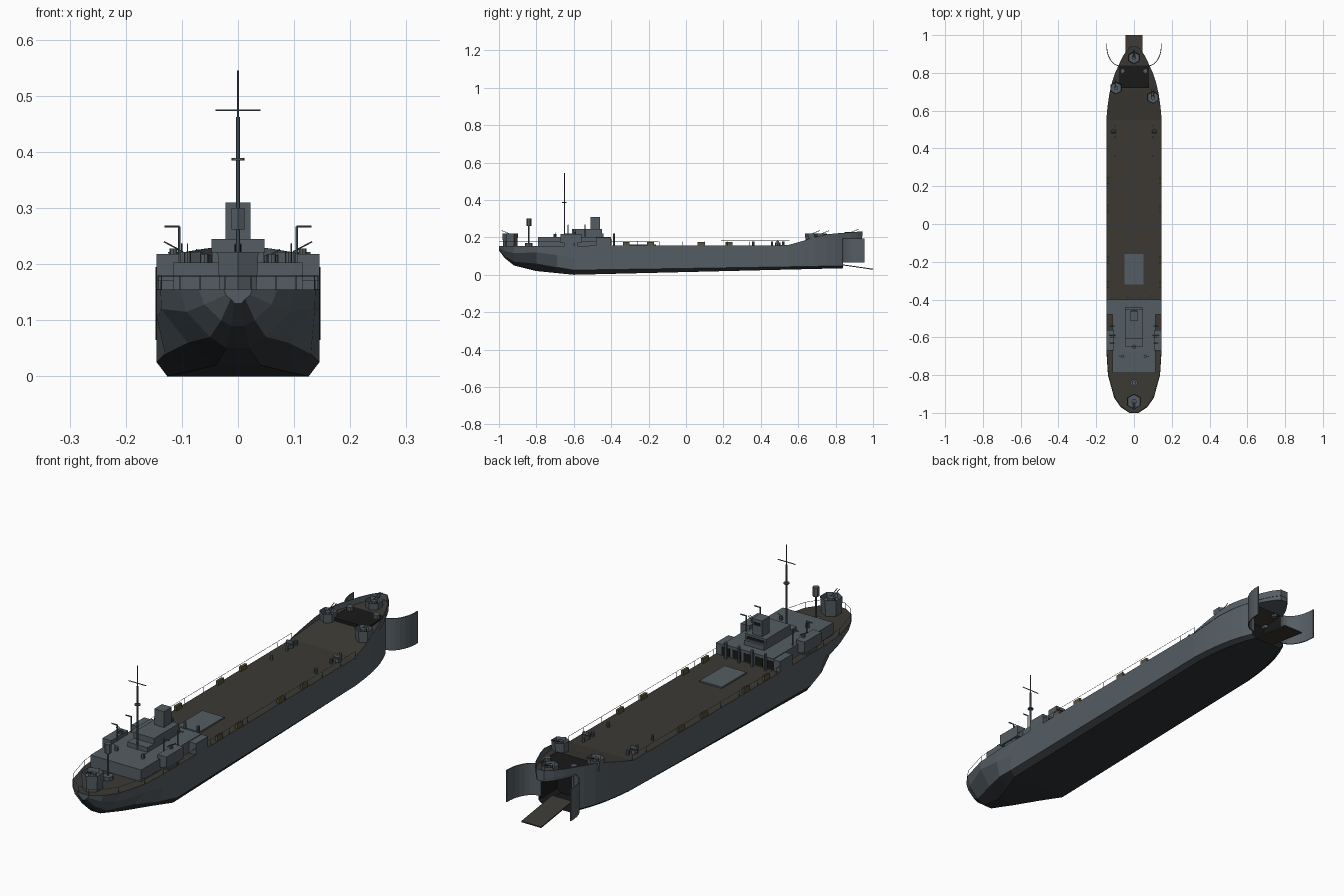
import bpy, bmesh, math
from mathutils import Vector

if "Cube" in bpy.data.objects:
    bpy.data.objects.remove(bpy.data.objects["Cube"])


def mat(name, r, g, b):
    m = bpy.data.materials.new(name)
    m.diffuse_color = (r, g, b, 1)
    m.use_nodes = True
    m.node_tree.nodes["Principled BSDF"].inputs["Base Color"].default_value = m.diffuse_color
    return m


GREY = mat("hull_grey", .09, .11, .125)
DECK = mat("deck_brown", .045, .041, .034)
DARK = mat("dark_lower", .028, .032, .036)
BLACK = mat("black", .01, .01, .01)
OLIVE = mat("olive", .10, .09, .045)


def obj(name, bm, *mats):
    bmesh.ops.recalc_face_normals(bm, faces=bm.faces)
    me = bpy.data.meshes.new(name)
    bm.to_mesh(me)
    bm.free()
    for m in mats:
        me.materials.append(m)
    o = bpy.data.objects.new(name, me)
    bpy.context.collection.objects.link(o)
    return o


def box(name, x0, x1, y0, y1, z0, z1, m=GREY):
    bm = bmesh.new()
    bmesh.ops.create_cube(bm, size=1)
    for v in bm.verts:
        v.co = ((x0 + x1) / 2 + v.co.x * (x1 - x0), (y0 + y1) / 2 + v.co.y * (y1 - y0),
                (z0 + z1) / 2 + v.co.z * (z1 - z0))
    return obj(name, bm, m)


def rod(name, a, b, r, n=6, m=GREY, r2=None):
    a, b = Vector(a), Vector(b)
    bm = bmesh.new()
    bmesh.ops.create_cone(bm, cap_ends=True, segments=n, radius1=r,
                          radius2=r if r2 is None else r2, depth=(b - a).length)
    q = Vector((0, 0, 1)).rotation_difference(b - a)
    for v in bm.verts:
        v.co = q @ v.co + (a + b) / 2
    return obj(name, bm, m)


def tub(name, x, y, z0, z1, r, aim):
    # hexagonal gun tub with hollow top, mount and twin barrels
    bm = bmesh.new()
    bmesh.ops.create_cone(bm, cap_ends=True, segments=6, radius1=r * .9, radius2=r, depth=z1 - z0)
    top = max(bm.faces, key=lambda f: f.calc_center_median().z)
    bmesh.ops.inset_region(bm, faces=[top], thickness=.004)
    bmesh.ops.translate(bm, verts=top.verts, vec=(0, 0, -.02))
    bmesh.ops.translate(bm, verts=bm.verts, vec=(x, y, (z0 + z1) / 2))
    obj(name, bm, GREY)
    rod(name + "_mount", (x, y, z1 - .02), (x, y, z1 - .002), r * .35, 8)
    for s in (-.005, .005):
        rod(name + "_barrel", (x + s, y, z1 - .004), (x + s, y + aim * .045, z1 + .014), .0015)


def plate(name, pts, thick, m=GREY):
    # strip from (x, y, z_low, z_high) points
    bm = bmesh.new()
    rows = [(bm.verts.new((x, y, a)), bm.verts.new((x, y, b))) for x, y, a, b in pts]
    for p, q in zip(rows, rows[1:]):
        bm.faces.new((p[0], q[0], q[1], p[1]))
    o = obj(name, bm, m)
    s = o.modifiers.new("thick", "SOLIDIFY")
    s.thickness = thick
    s.offset = 0
    return o


# hull stations: y, (half width, z) for deck edge, side, chine, bottom
ST = [(-1, .025, .155, .022, .145, .013, .138, .006, .13),
      (-.97, .07, .155, .06, .128, .03, .10, .012, .09),
      (-.92, .105, .155, .092, .115, .05, .07, .02, .05),
      (-.8, .138, .155, .137, .12, .09, .06, .04, .02),
      (-.69, .145, .155, .145, .105, .13, .04, .085, .009),
      (-.6, .145, .155, .145, .09, .145, .025, .126, 0)]
for y, w, z in ((.55, .145, .158), (.62, .139, .17), (.69, .129, .184), (.75, .115, .192),
                (.8, .098, .197), (.84, .08, .2)):
    k = (y + .6) / 1.44
    ST.append((y, w, z, w, .1, w, .022 + .026 * k, w - .018, .035 * k))
bm = bmesh.new()
rings = []
for y, *p in ST:
    right = list(zip(p[::2], p[1::2]))
    rings.append([bm.verts.new((x, y, z)) for x, z in right] +
                 [bm.verts.new((-x, y, z)) for x, z in reversed(right)])
for a, b in zip(rings, rings[1:]):
    for i in range(8):
        j = (i + 1) % 8
        f = bm.faces.new((a[i], a[j], b[j], b[i]))
        f.material_index = 1 if i == 7 else 2 if i in (2, 3, 4) else 0
bm.faces.new(rings[0])
# open bow passage
bow = bm.faces.new(rings[-1])
bow.material_index = 3
bmesh.ops.inset_region(bm, faces=[bow], thickness=.01)
bmesh.ops.translate(bm, verts=bow.verts, vec=(0, -.12, 0))
for e in bow.edges:
    for f in e.link_faces:
        f.material_index = 3
obj("hull", bm, GREY, DECK, DARK, BLACK)

# forecastle overhang above the bow opening
TIP = [(.08, .84, .2), (.062, .88, .203), (.04, .915, .206), (.016, .942, .208)]
bm = bmesh.new()
loop = TIP + [(-x, y, z) for x, y, z in reversed(TIP)]
up = [bm.verts.new(p) for p in loop]
lo = [bm.verts.new((x * .97, y, .186)) for x, y, z in loop]
bm.faces.new(up).material_index = 1
bm.faces.new(lo)
for i in range(8):
    j = (i + 1) % 8
    bm.faces.new((up[i], up[j], lo[j], lo[i]))
obj("bow_overhang", bm, GREY, DECK)

# bow bulwark
edge = [(s[1], s[0], s[2]) for s in ST[6:]] + TIP[1:]
edge += [(-x, y, z) for x, y, z in reversed(edge)]
plate("bow_bulwark", [(x, y, z - .004, z + .002 + .022 * min(1, (y - .55) / .2))
                      for x, y, z in edge], .003)

# bow doors and ramp
for s in (-1, 1):
    arc = [math.radians(-95 + 100 * i / 8) for i in range(9)]
    plate("bow_door", [(s * (.075 + .07 * math.cos(a)), .945 + .108 * math.sin(a), .065, .195)
                       for a in arc], .004)
bm = bmesh.new()
vs = [bm.verts.new(p) for p in ((-.045, .80, .056), (.045, .80, .056), (.045, 1, .027), (-.045, 1, .027))]
bm.faces.new(vs)
obj("bow_ramp", bm, DECK).modifiers.new("thick", "SOLIDIFY").thickness = .005

# superstructure
box("main_house", -.115, .115, -.79, -.40, .15, .203)
box("house_front", -.145, .145, -.48, -.40, .155, .2)
box("upper_house", -.046, .046, -.65, -.44, .2, .222)
box("wheelhouse", -.047, .047, -.61, -.45, .22, .245)
box("bridge_tower", -.022, .022, -.51, -.46, .24, .31)
box("bridge_window", -.016, .016, -.461, -.459, .285, .298, BLACK)
box("wheelhouse_window", -.04, .04, -.451, -.449, .226, .237, BLACK)
for x in (-.1, -.05, 0, .05, .1):
    box("house_door", x - .018, x + .018, -.401, -.399, .158, .192, BLACK)
for x in (-.09, -.03, .03, .09):
    rod("vent_post", (x, -.385, .15), (x, -.385, .222), .006, 8)

# side platforms, boats, davits and light guns
for s in (-1, 1):
    a, b = sorted((s * .105, s * .145))
    box("side_boat", a, b, -.67, -.56, .17, .218)
    box("boat_support", min(s * .11, s * .138), max(s * .11, s * .138), -.65, -.58, .15, .172)
    for y in (-.54, -.63):
        rod("davit_post", (s * .105, y, .195), (s * .105, y, .267), .0025)
        rod("davit_arm", (s * .104, y, .267), (s * .131, y, .267), .0025)
    for y in (-.60, -.59):
        rod("side_gun", (s * .098, y, .222), (s * .132, y, .24), .0015)
    rod("side_gun_base", (s * .115, -.595, .215), (s * .115, -.595, .228), .007, 8)
    rod("inner_gun_base", (s * .06, -.7, .2), (s * .06, -.7, .218), .008, 8)
    rod("inner_gun_barrel", (s * .052, -.7, .214), (s * .075, -.7, .226), .0015)

# mast
rod("mast_lower", (0, -.65, .2), (0, -.65, .462), .0035, 8)
rod("mast_upper", (0, -.65, .46), (0, -.65, .545), .0022, 6)
rod("mast_yard", (-.04, -.65, .474), (.04, -.65, .474), .0018)
rod("mast_platform", (0, -.65, .385), (0, -.65, .389), .012, 8)

# aft director post
rod("director_post", (0, -.84, .15), (0, -.84, .265), .004, 8)
rod("director_head", (0, -.84, .262), (0, -.84, .3), .013, 6)
rod("director_base", (0, -.84, .155), (0, -.84, .17), .02, 8)

# gun tubs
tub("stern_gun_tub", 0, -.94, .153, .222, .042, -1)
tub("bow_gun_tub", 0, .88, .195, .23, .034, 1)
tub("left_gun_tub", -.095, .72, .18, .222, .034, 1)
tub("right_gun_tub", .1, .67, .175, .222, .034, 1)

# deck fittings
box("cargo_hatch", -.05, .05, -.32, -.16, .15, .162)
for s in (-1, 1):
    rod("bow_vent", (s * .06, .81, .19), (s * .06, .81, .216), .013, 8)
    rod("winch_base", (s * .108, .49, .15), (s * .108, .49, .172), .015, 8)
    rod("winch_drum", (s * .108 - .014, .49, .177), (s * .108 + .014, .49, .177), .008, 8)
    for y in (.36, .46, .52):
        rod("deck_post", (s * .1, y, .15), (s * .1, y, .178), .006, 8)
    for y in (-.32, -.19, .08, .23):
        a, b = sorted((s * .132, s * .143))
        box("life_raft", a, b, y - .018, y + .018, .156, .175, OLIVE)

# deck edge rail with stanchions
rail = [(s[1] - .002, s[0] + .003, s[2]) for s in ST[:7]]
cu = bpy.data.curves.new("deck_rail", "CURVE")
cu.dimensions = "3D"
cu.bevel_depth = .0009
cu.bevel_resolution = 0
path = list(reversed(rail)) + [(-x, y, z) for x, y, z in rail]
lines = [[(x, y, z + .024) for x, y, z in path]]
posts = path + [(s * .143, -.38 + .12 * i, .155) for i in range(8) for s in (-1, 1)]
lines += [[(x, y, z - .003), (x, y, z + .024)] for x, y, z in posts]
for line in lines:
    sp = cu.splines.new("POLY")
    sp.points.add(len(line) - 1)
    for p, c in zip(sp.points, line):
        p.co = (*c, 1)
cu.materials.append(GREY)
bpy.context.collection.objects.link(bpy.data.objects.new("deck_rail", cu))
